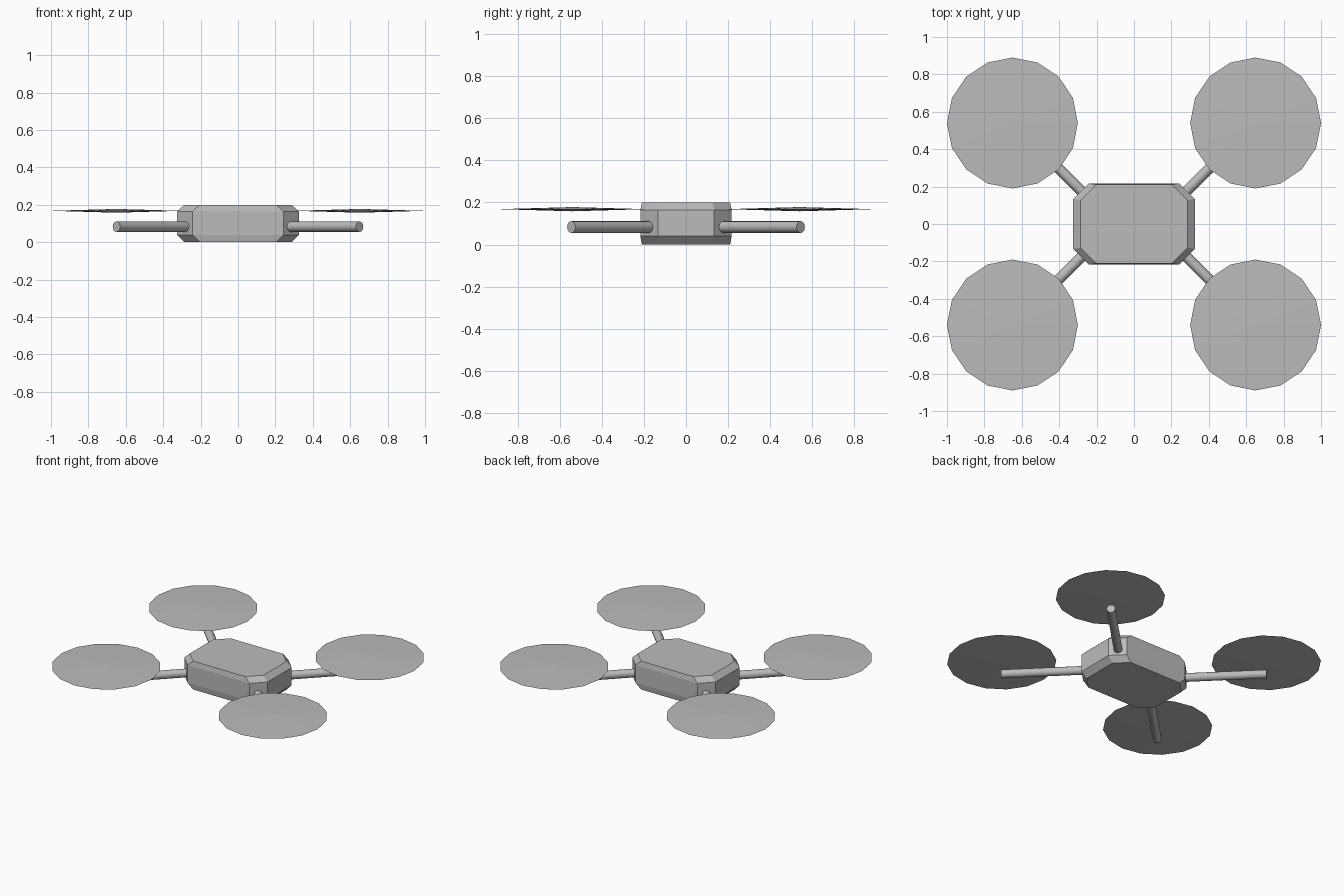
import bpy, bmesh
from mathutils import Vector, Matrix

if "Cube" in bpy.data.objects:
    bpy.data.objects.remove(bpy.data.objects["Cube"], do_unlink=True)

GREY = (0.5, 0.5, 0.5, 1.0)
grey = bpy.data.materials.new("plain grey")
grey.use_nodes = True
grey.diffuse_color = GREY
grey.node_tree.nodes["Principled BSDF"].inputs["Base Color"].default_value = GREY


def add_object(name, bm, smooth=False):
    bmesh.ops.recalc_face_normals(bm, faces=bm.faces)
    mesh = bpy.data.meshes.new(name)
    bm.to_mesh(mesh)
    bm.free()
    mesh.materials.append(grey)
    obj = bpy.data.objects.new(name, mesh)
    bpy.context.collection.objects.link(obj)
    if smooth:
        bpy.ops.object.select_all(action='DESELECT')
        obj.select_set(True)
        bpy.context.view_layer.objects.active = obj
        bpy.ops.object.shade_smooth_by_angle(angle=0.6)
    return obj


def ring(bm, hx, hy, cut, z):
    """Rectangle with clipped corners at one height."""
    quarter = [(hx, hy - cut), (hx - cut, hy)]
    pts = quarter + [(-x, y) for x, y in reversed(quarter)]
    pts += [(-x, -y) for x, y in pts]
    return [bm.verts.new((x, y, z)) for x, y in pts]


# Body: clipped block, tapered near its top and bottom
bm = bmesh.new()
rings = [ring(bm, hx, hy, 0.083, z) for hx, hy, z in
         [(0.287, 0.21, 0), (0.325, 0.217, 0.04),
          (0.325, 0.217, 0.165), (0.287, 0.21, 0.2)]]
for low, high in zip(rings, rings[1:]):
    for i in range(8):
        j = (i + 1) % 8
        bm.faces.new((low[i], low[j], high[j], high[i]))
bm.faces.new(rings[0][::-1])
bm.faces.new(rings[-1])
add_object("body", bm)

for front_back, sy in (("front", -1), ("back", 1)):
    for side, sx in (("left", 1), ("right", -1)):
        # Arm: diagonal rod from the body corner to under the rotor
        start = Vector((sx * 0.23, sy * 0.125, 0.083))
        end = Vector((sx * 0.65, sy * 0.545, 0.083))
        axis = end - start
        place = Matrix.Translation((start + end) / 2) @ \
            axis.to_track_quat('Z', 'Y').to_matrix().to_4x4()
        bm = bmesh.new()
        bmesh.ops.create_cone(bm, cap_ends=True, segments=16, radius1=0.028,
                              radius2=0.028, depth=axis.length, matrix=place)
        add_object(f"{front_back}_{side}_arm", bm, smooth=True)

        # Rotor: very shallow double cone
        bm = bmesh.new()
        bmesh.ops.create_circle(bm, segments=16, radius=0.35)
        rim = bm.edges[:]
        for height in (0.01, -0.01):
            hub = bm.verts.new((0, 0, height))
            for e in rim:
                bm.faces.new((e.verts[0], e.verts[1], hub))
        bmesh.ops.translate(bm, verts=bm.verts, vec=(sx * 0.65, sy * 0.54, 0.168))
        add_object(f"{front_back}_{side}_rotor", bm)
